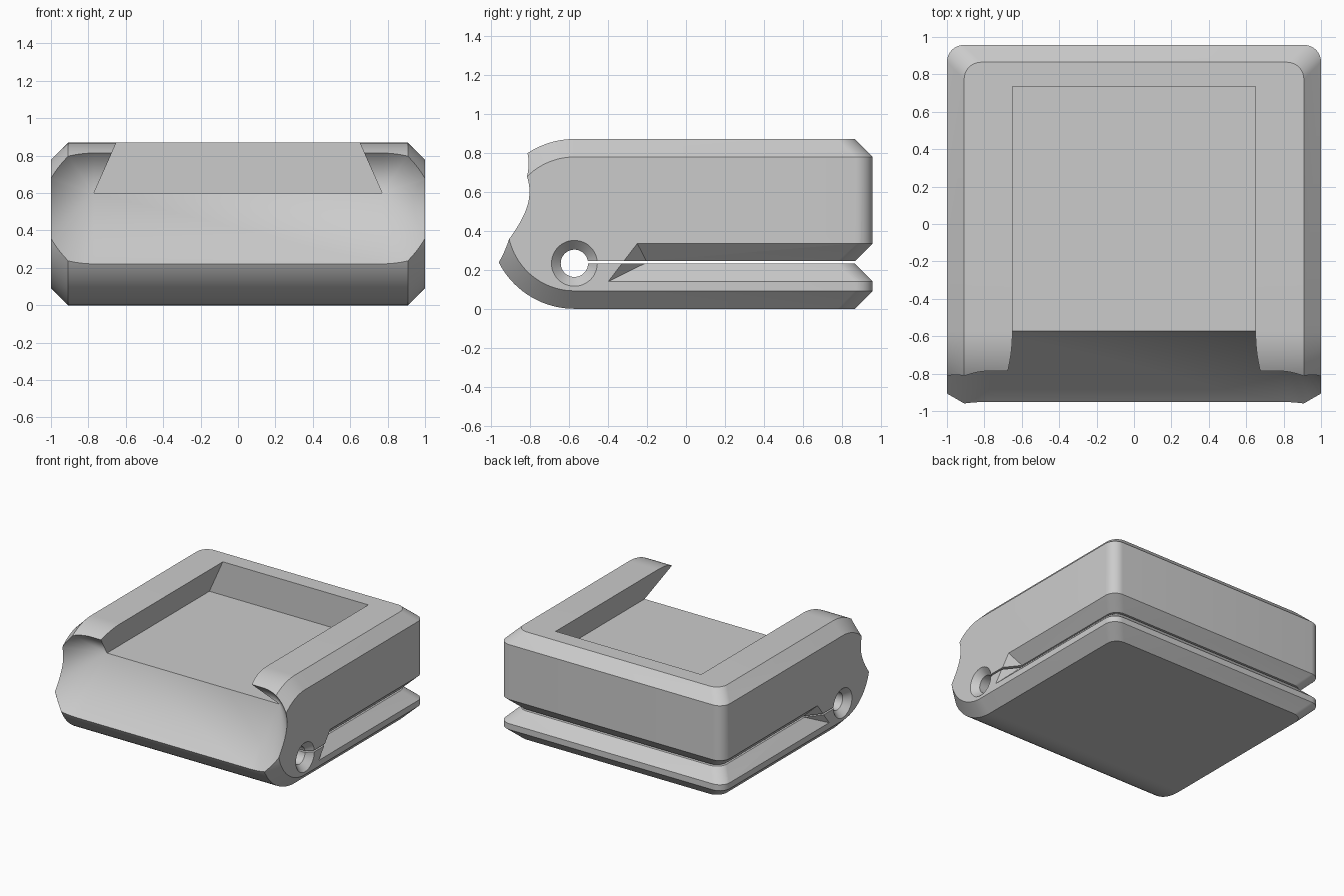
import bpy, bmesh
from math import sin, cos, pi, radians

if "Cube" in bpy.data.objects:
    bpy.data.objects.remove(bpy.data.objects["Cube"])

H, C = 0.87, 0.092           # total height, edge chamfer
YC, YB = -0.572, 0.957       # front rounding axis, back face
SLIT_Z, FLOOR = 0.2375, 0.60


def make_object(name, bm):
    bmesh.ops.recalc_face_normals(bm, faces=bm.faces[:])
    mesh = bpy.data.meshes.new(name)
    bm.to_mesh(mesh)
    bm.free()
    ob = bpy.data.objects.new(name, mesh)
    bpy.context.collection.objects.link(ob)
    return ob


def hull(name, points):
    bm = bmesh.new()
    for p in points:
        bm.verts.new(p)
    res = bmesh.ops.convex_hull(bm, input=bm.verts[:])
    junk = {g for g in res["geom_interior"] + res["geom_unused"] if isinstance(g, bmesh.types.BMVert)}
    bmesh.ops.delete(bm, geom=list(junk), context="VERTS")
    bmesh.ops.dissolve_limit(bm, angle_limit=radians(0.3), verts=bm.verts[:], edges=bm.edges[:])
    return make_object(name, bm)


def box(name, x, y0, y1, z0, z1):
    return hull(name, [(sx * x, y, z) for sx in (-1, 1) for y in (y0, y1) for z in (z0, z1)])


def corner(inset, n=10):
    """Rounded back right corner in plan, inset from the outer wall."""
    r = 0.09
    return [(1 - inset - r + r * cos(a), YB - inset - r + r * sin(a))
            for a in (pi / 2 * i / n for i in range(n + 1))]


# Body: rounded front, chamfered edges, rounded back corners
pts = []
for s in (-1, 1):
    for x, r in ((1 - C, H / 2), (1, H / 2 - C)):
        for i in range(49):
            a = pi / 2 + pi * i / 48
            pts.append((s * x, YC + r * cos(a), H / 2 + r * sin(a)))
    for inset, zs in ((0, (C, H - C)), (C, (0, H))):
        pts += [(s * x, y, z) for x, y in corner(inset) for z in zs]
body = hull("clip_case_body", pts)

cutters = []

# Dovetail pocket, open at the front
slope = (0.77 - 0.65) / (H - FLOOR)
cutters.append(hull("pocket_cutter", [
    (s * x, y, z) for s in (-1, 1) for y in (-1.3, 0.735)
    for x, z in ((0.77, FLOOR), (0.65 - 0.1 * slope, H + 0.1))]))

# Flared front mouth: 45 degree ramps with conical ends
mouth = [(s * 0.77, YC, FLOOR) for s in (-1, 1)]
for s in (-1, 1):
    for i in range(49):
        a = -pi / 2 + pi * i / 48
        mouth.append((s * (0.77 + 0.7 * cos(a)), YC - 0.7, FLOOR + 0.7 * sin(a)))
cutters.append(hull("mouth_cutter", mouth))

# V groove swept round the sides and back, with slanted ends
bm = bmesh.new()
half, ext = 0.0975, 0.05
rails = []
for inset, dz, y0 in ((half, 0, -0.2), (-ext, half + ext, -0.275), (-ext, -half - ext, -0.5)):
    arc = corner(inset)
    right = [(1 - inset, y0)] + arc
    path = right + [(-x, y) for x, y in reversed(right)]
    rails.append([bm.verts.new((x, y, SLIT_Z + dz)) for x, y in path])
for i in range(len(rails[0]) - 1):
    for k in range(3):
        a, b = rails[k], rails[(k + 1) % 3]
        bm.faces.new((a[i], a[i + 1], b[i + 1], b[i]))
for end in (0, -1):
    bm.faces.new([r[end] for r in rails])
cutters.append(make_object("groove_cutter", bm))

# Thin slit from the hinge hole to the back
cutters.append(box("slit_cutter", 1.2, YC, 1.2, SLIT_Z - 0.0065, SLIT_Z + 0.0065))

# Cross hole with countersunk mouths
bm = bmesh.new()
rings = []
for x, r in ((-1.05, 0.165), (-0.95, 0.07), (0.95, 0.07), (1.05, 0.165)):
    rings.append([bm.verts.new((x, YC + r * cos(2 * pi * i / 48), 0.233 + r * sin(2 * pi * i / 48)))
                  for i in range(48)])
for a, b in zip(rings, rings[1:]):
    for i in range(48):
        j = (i + 1) % 48
        bm.faces.new((a[i], a[j], b[j], b[i]))
bm.faces.new(rings[0])
bm.faces.new(rings[-1])
cutters.append(make_object("hole_cutter", bm))

# Apply the cuts and remove the cutters
bpy.context.view_layer.objects.active = body
body.select_set(True)
for c in cutters:
    c.hide_render = True
    mod = body.modifiers.new(c.name, "BOOLEAN")
    mod.operation, mod.solver, mod.object = "DIFFERENCE", "EXACT", c
    bpy.ops.object.modifier_apply(modifier=mod.name)
    bpy.data.objects.remove(c)
bpy.ops.object.shade_smooth_by_angle(angle=radians(20))
